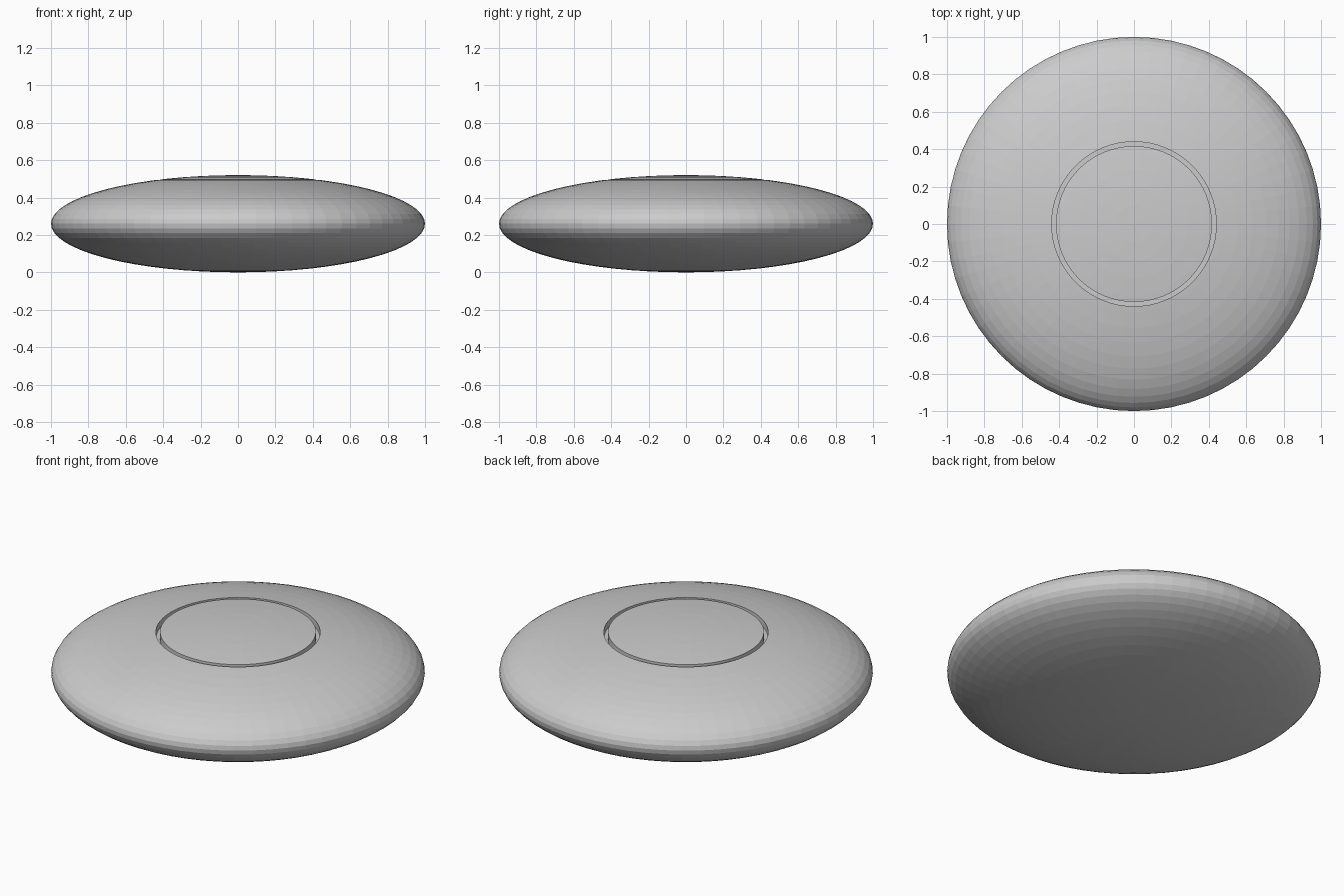
import bpy, bmesh, math

if "Cube" in bpy.data.objects:
    bpy.data.objects.remove(bpy.data.objects["Cube"])

SEGMENTS, RINGS = 64, 32
R, H = 1.0, 0.26          # radius and half height of the flattened body
CAP_R, GROOVE_R, DEPTH = 0.417, 0.44, 0.04

grey = bpy.data.materials.new("light grey")
grey.diffuse_color = (0.6, 0.6, 0.6, 1)
grey.use_nodes = True
grey.node_tree.nodes["Principled BSDF"].inputs["Base Color"].default_value = grey.diffuse_color


def surface_z(r):
    return H + H * math.sqrt(max(0.0, 1 - (r / R) ** 2))


def lathe(name, profile):
    """Revolve (radius, z) points around the z axis, flat shaded."""
    bm = bmesh.new()
    verts = [bm.verts.new((r, 0, z)) for r, z in profile]
    edges = [bm.edges.new(pair) for pair in zip(verts, verts[1:])]
    bmesh.ops.spin(bm, geom=verts + edges, cent=(0, 0, 0), axis=(0, 0, 1),
                   angle=2 * math.pi, steps=SEGMENTS)
    bmesh.ops.remove_doubles(bm, verts=bm.verts, dist=1e-5)
    bmesh.ops.recalc_face_normals(bm, faces=bm.faces)
    mesh = bpy.data.meshes.new(name)
    bm.to_mesh(mesh)
    bm.free()
    mesh.materials.append(grey)
    obj = bpy.data.objects.new(name, mesh)
    bpy.context.collection.objects.link(obj)
    return obj


# Ellipse profile from the bottom pole to the top pole
arc = []
for i in range(RINGS + 1):
    a = -math.pi / 2 + math.pi * i / RINGS
    arc.append((abs(R * math.cos(a)), H + H * math.sin(a)))
arc[0], arc[-1] = (0, 0), (0, 2 * H)

# Body up to the groove, then the groove walls and the round lid
body = [p for p in arc if p[1] < H or p[0] > GROOVE_R + 0.005]
lid = [p for p in arc if p[1] > H and p[0] < CAP_R - 0.005]
floor = surface_z(GROOVE_R) - DEPTH
groove = [(GROOVE_R, surface_z(GROOVE_R)), (GROOVE_R, floor),
          (CAP_R, floor), (CAP_R, surface_z(CAP_R))]
lathe("disc_body_with_grooved_lid", body + groove + lid)
